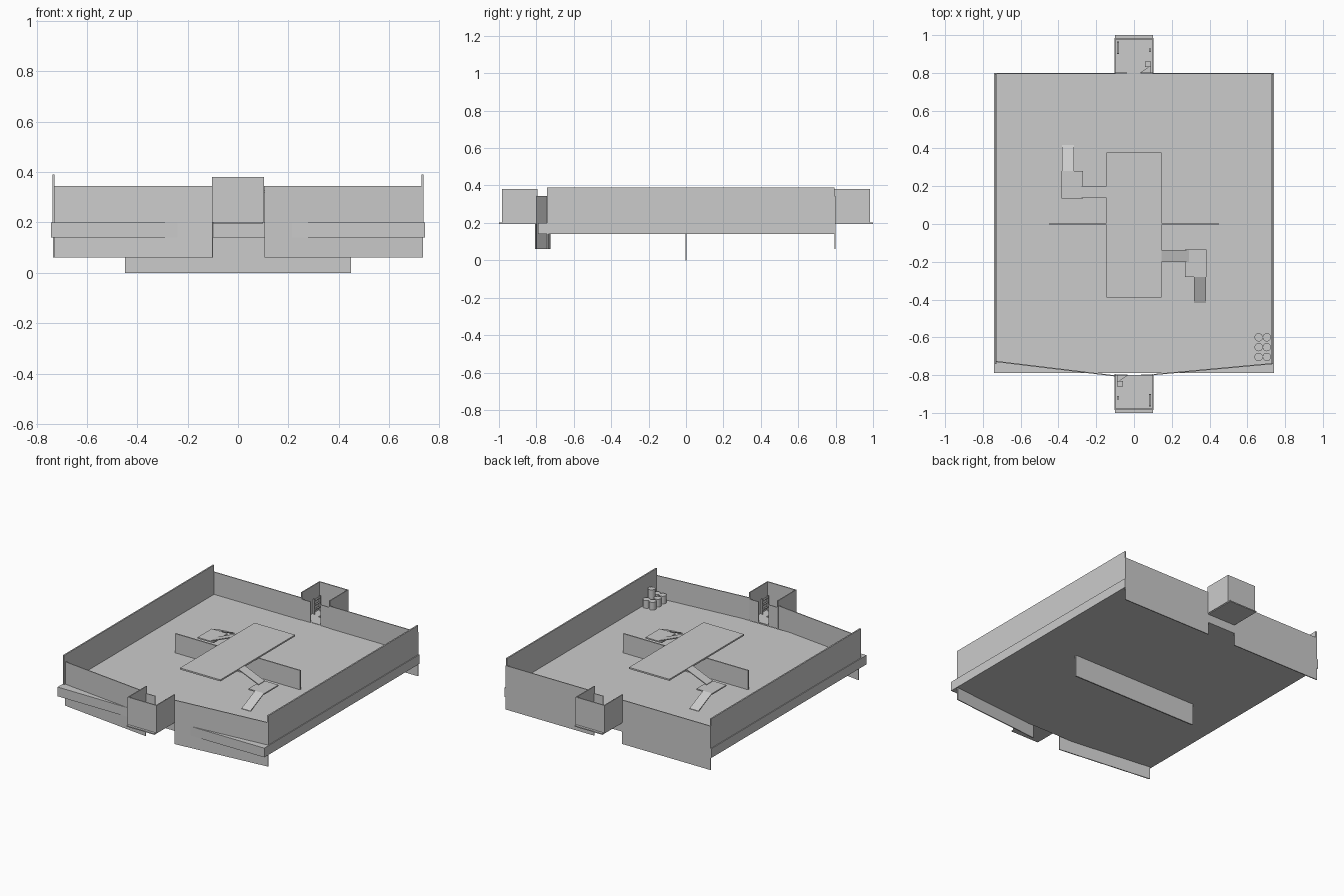
import bpy, math
from mathutils import Matrix, Vector

if "Cube" in bpy.data.objects:
    bpy.data.objects.remove(bpy.data.objects["Cube"])

ROT = Matrix.Rotation(math.pi, 4, 'Z')


def mesh(name, verts, faces):
    me = bpy.data.meshes.new(name)
    me.from_pydata(verts, [], faces)
    me.update()
    ob = bpy.data.objects.new(name, me)
    bpy.context.collection.objects.link(ob)
    return ob


def prism(name, pts, z0, z1):
    """Extrude a counter-clockwise plan outline from z0 to z1."""
    n = len(pts)
    v = [(x, y, z0) for x, y in pts] + [(x, y, z1) for x, y in pts]
    f = [tuple(range(n))[::-1], tuple(range(n, 2 * n))]
    f += [(i, (i + 1) % n, n + (i + 1) % n, n + i) for i in range(n)]
    return mesh(name, v, f)


def box(name, x0, x1, y0, y1, z0, z1):
    return prism(name, [(x0, y0), (x1, y0), (x1, y1), (x0, y1)], z0, z1)


def wall(name, a, b, z0, z1, t=0.006):
    a, b = Vector(a), Vector(b)
    d = (b - a).normalized() * t / 2
    n = Vector((-d.y, d.x))
    return prism(name, [a - n, b - n, b + n, a + n], z0, z1)


def ramp(name, a, b, width, t=0.006):
    """Thin sloped plank whose top runs from a to b."""
    a, b = Vector(a), Vector(b)
    d = (b - a).normalized()
    side = d.cross(Vector((0, 0, 1))).normalized() * width / 2
    down = Vector((0, 0, -t))
    top = [a + side, b + side, b - side, a - side]
    v = [p + down for p in top] + top
    f = [(3, 2, 1, 0), (4, 5, 6, 7)]
    f += [(i, (i + 1) % 4, 4 + (i + 1) % 4, 4 + i) for i in range(4)]
    ob = mesh(name, v, f)
    ob.data.flip_normals() if ob.data.polygons[1].normal.z < 0 else None
    return ob


def opposite(ob):
    """Copy a part half a turn around the centre."""
    c = ob.copy()
    c.data = ob.data.copy()
    c.name = ob.name + "_opposite"
    c.data.transform(ROT)
    bpy.context.collection.objects.link(c)


# Arena floor and long side walls
box("arena_floor", -0.742, 0.742, -0.79, 0.80, 0.14, 0.20)
for s, n in ((-1, "left"), (1, "right")):
    x = sorted((s * 0.728, s * 0.737))
    box(n + "_side_wall", *x, -0.742, 0.795, 0.14, 0.39)

# End walls, with a doorway gap; the front pair is slightly splayed
wall("front_wall_left", (-0.73, -0.728), (-0.10, -0.804), 0.06, 0.345)
wall("front_wall_right", (0.735, -0.739), (0.105, -0.797), 0.06, 0.345)
wall("back_wall_left", (-0.735, 0.797), (-0.10, 0.797), 0.06, 0.345)
wall("back_wall_right", (0.10, 0.797), (0.735, 0.797), 0.06, 0.345)

# Central divider and raised platform
box("centre_divider", -0.448, 0.448, -0.004, 0.004, 0.0, 0.325)
box("centre_platform", -0.145, 0.145, -0.388, 0.378, 0.32, 0.33)

# Two-flight ramps down from the platform
parts = [
    ramp("upper_ramp", (0.14, -0.17, 0.33), (0.29, -0.17, 0.268), 0.064),
    prism("ramp_landing", [(0.27, -0.28), (0.385, -0.28), (0.385, -0.135),
                           (0.27, -0.135)], 0.257, 0.265),
    ramp("lower_ramp", (0.35, -0.28, 0.265), (0.35, -0.418, 0.203), 0.064),
]

# Spawn room beyond each doorway
parts += [
    box("room_floor", -0.10, 0.10, 0.80, 1.0, 0.195, 0.202),
    box("room_end_wall", -0.10, 0.10, 0.977, 0.984, 0.20, 0.38),
    box("room_left_wall", -0.104, -0.098, 0.795, 0.984, 0.20, 0.38),
    box("room_right_wall", 0.098, 0.104, 0.795, 0.984, 0.20, 0.38),
    box("left_door_panel", -0.10, -0.038, 0.797, 0.802, 0.20, 0.335),
    box("right_door_panel", 0.035, 0.10, 0.797, 0.802, 0.20, 0.335),
    box("spawn_pad", -0.04, 0.036, 0.885, 0.972, 0.20, 0.207),
]

# Room fittings: wall rack, wall panel, corner console
for i in range(3):
    z = 0.225 + i * 0.03
    parts.append(box("rack_shelf", -0.09, -0.08, 0.90, 0.965, z, z + 0.006))
for y in (0.90, 0.959):
    parts.append(box("rack_post", -0.09, -0.08, y, y + 0.006, 0.20, 0.30))
parts += [
    box("wall_panel", 0.08, 0.09, 0.91, 0.93, 0.23, 0.27),
    box("console_base", 0.058, 0.09, 0.83, 0.86, 0.20, 0.235),
    prism("console_corner", [(0.035, 0.803), (0.09, 0.803), (0.09, 0.84)],
          0.20, 0.225),
]
for p in parts:
    opposite(p)

# Barrels in the front right corner, one stacked on top
spots = [(x, y, 0.20) for x in (0.66, 0.703) for y in (-0.60, -0.652, -0.704)]
for x, y, z in spots + [(0.703, -0.652, 0.25)]:
    bpy.ops.mesh.primitive_cylinder_add(vertices=20, radius=0.022, depth=0.05,
                                        location=(x, y, z + 0.025))
    bpy.context.object.name = "barrel"
    bpy.ops.object.shade_smooth_by_angle()
